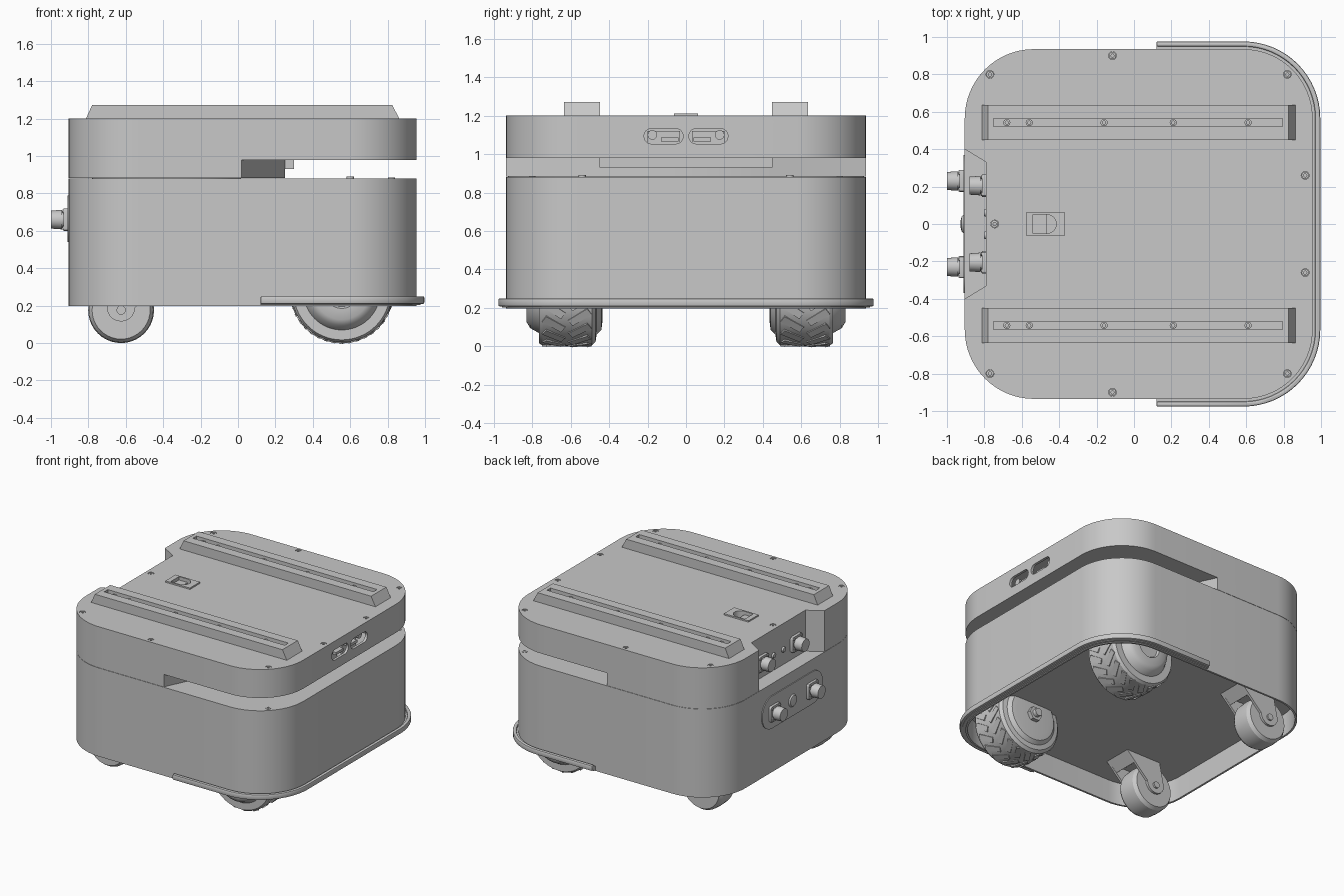
import bpy, bmesh, math
from mathutils import Matrix, Vector

cube = bpy.data.objects.get("Cube")
if cube:
    bpy.data.objects.remove(cube, do_unlink=True)

grey = bpy.data.materials.new("plain_grey")
grey.use_nodes = True
grey.diffuse_color = (0.58, 0.58, 0.58, 1)
grey.node_tree.nodes["Principled BSDF"].inputs["Base Color"].default_value = grey.diffuse_color
parts = []


def finish(name, bm):
    bmesh.ops.recalc_face_normals(bm, faces=bm.faces)
    mesh = bpy.data.meshes.new(name)
    bm.to_mesh(mesh)
    bm.free()
    mesh.materials.append(grey)
    ob = bpy.data.objects.new(name, mesh)
    bpy.context.collection.objects.link(ob)
    parts.append(ob)
    return ob


def prism(name, outline, lo, hi, axis="Z"):
    """Extrude a 2D outline along an axis; X takes (y, z), Y takes (x, z)."""
    place = {"Z": lambda a, b, c: (a, b, c), "X": lambda a, b, c: (c, a, b),
             "Y": lambda a, b, c: (a, c, b)}[axis]
    bm = bmesh.new()
    low = [bm.verts.new(place(a, b, lo)) for a, b in outline]
    high = [bm.verts.new(place(a, b, hi)) for a, b in outline]
    bm.faces.new(low)
    bm.faces.new(high)
    n = len(outline)
    for i in range(n):
        j = (i + 1) % n
        bm.faces.new((low[i], low[j], high[j], high[i]))
    return finish(name, bm)


def rounded(x0, x1, y0, y1, r, steps=12):
    pts = []
    corners = [(x1 - r, y1 - r), (x0 + r, y1 - r), (x0 + r, y0 + r), (x1 - r, y0 + r)]
    for k, (cx, cy) in enumerate(corners):
        for s in range(steps + 1):
            a = math.pi / 2 * (k + s / steps)
            pts.append((cx + r * math.cos(a), cy + r * math.sin(a)))
    return pts


def hull(grow):
    """Plan outline of the body, grown or shrunk by a margin."""
    return rounded(-0.905 - grow, 0.955 + grow, -0.935 - grow, 0.935 + grow, 0.37 + grow, 16)


def box(name, x0, x1, y0, y1, z0, z1):
    return prism(name, [(x0, y0), (x1, y0), (x1, y1), (x0, y1)], z0, z1)


def lathe(name, profile, origin, direction, steps=40):
    """Spin (distance, radius) points about a direction, with closed ends."""
    turn = Vector((0, 0, 1)).rotation_difference(Vector(direction)).to_matrix().to_4x4()
    bm = bmesh.new()
    rings = [[bm.verts.new((r * math.cos(2 * math.pi * i / steps),
                            r * math.sin(2 * math.pi * i / steps), d))
              for i in range(steps)] for d, r in profile]
    for a, b in zip(rings, rings[1:]):
        for i in range(steps):
            j = (i + 1) % steps
            bm.faces.new((a[i], a[j], b[j], b[i]))
    bm.faces.new(rings[0])
    bm.faces.new(rings[-1])
    bm.transform(Matrix.Translation(origin) @ turn)
    return finish(name, bm)


def apply(ob, mod):
    bpy.context.view_layer.objects.active = ob
    bpy.ops.object.modifier_apply(modifier=mod.name)


def cut(ob, cutter):
    mod = ob.modifiers.new("cut", "BOOLEAN")
    mod.operation = "DIFFERENCE"
    mod.solver = "EXACT"
    mod.object = cutter
    apply(ob, mod)
    parts.remove(cutter)
    bpy.data.objects.remove(cutter, do_unlink=True)


# Lower body, open underneath to a recessed floor
body = prism("lower_body", hull(0), 0.197, 0.881)
cut(body, prism("cavity", hull(-0.015), 0.1, 0.37))

# Upper body with scanner slot, connector notch and a hollow nose
lid = prism("upper_body", hull(0), 0.883, 1.2)
half = [(0.02, 1.1), (0.02, 0.93), (0.25, 0.45)]
cut(lid, prism("slot", [(1.2, 1.1)] + half + [(x, -y) for x, y in half[::-1]] + [(1.2, -1.1)],
               0.8, 0.98))
cut(lid, prism("notch", [(-1.02, 0.47), (-0.79, 0.33), (-0.79, -0.33), (-1.02, -0.47)], 0.8, 1.3))
cut(lid, box("nose_hollow", 0.5, 0.935, -0.4, 0.4, 1.0, 1.18))
prism("seam_core", rounded(-0.78, 0.015, -0.925, 0.925, 0.36), 0.875, 0.888)
box("scanner", 0.2, 0.3, -0.45, 0.45, 0.93, 0.985)

# Front windows with the sensors behind them
for s in (-1, 1):
    y0, y1 = sorted((0.015 * s, 0.218 * s))
    cut(lid, prism("window", rounded(y0, y1, 1.053, 1.133, 0.039, 6), 0.9, 1.1, "X"))
    lathe("window_sensor", [(0, 0.025), (0.06, 0.025)], (0.86, 0.175 * s, 1.1), (1, 0, 0), 16)
    b0, b1 = sorted((0.03 * s, 0.2 * s))
    box("window_bracket", 0.84, 0.87, b0, b1, 0.99, 1.12)
    b0, b1 = sorted((0.04 * s, 0.13 * s))
    box("window_shelf", 0.86, 0.93, b0, b1, 1.065, 1.085)


def strip(name, inner, outer, lo, hi):
    """Band round the front of the body, ending partway along each side."""
    ob = prism(name, hull(outer), lo, hi)
    cut(ob, prism("core", hull(inner), 0.1, 0.4))
    cut(ob, box("rear", -1.2, 0.12, -1.2, 1.2, 0.1, 0.4))
    return ob


# Bumper bead on a lower carrier strip
strip("bumper_carrier", -0.004, 0.022, 0.203, 0.235)
bumper = strip("bumper", 0.014, 0.041, 0.208, 0.25)
soften = bumper.modifiers.new("soften", "BEVEL")
soften.width = 0.008
soften.segments = 2
soften.limit_method = "ANGLE"
apply(bumper, soften)


def screw(x, y, z):
    """Socket screw with its rim just proud of z."""
    head = lathe("screw", [(-0.02, 0.019), (0.003, 0.019), (0.004, 0.016)],
                 (x, y, z), (0, 0, 1), 16)
    cut(head, lathe("socket", [(-0.01, 0.009), (0.02, 0.009)], (x, y, z), (0, 0, 1), 6))


# Countersunk screws on the top, plain screws on the slot floor
top_spots = [(-0.745, 0)]
for s in (-1, 1):
    top_spots += [(-0.77, 0.8 * s), (-0.115, 0.9 * s), (0.82, 0.8 * s), (0.915, 0.26 * s)]
    screw(0.6, 0.54 * s, 0.887)
    screw(0.82, 0.8 * s, 0.881)
for x, y in top_spots:
    cut(lid, lathe("screw_hole", [(-0.014, 0.021), (0.05, 0.021)], (x, y, 1.2), (0, 0, 1), 16))
    screw(x, y, 1.193)

# Top hatch with a D-shaped finger recess and latch
hatch = box("top_hatch", -0.578, -0.368, -0.062, 0.062, 1.195, 1.211)
curve = [(-0.465 + 0.05 * math.cos(a), 0.05 * math.sin(a))
         for a in (math.pi * (i / 12 - 0.5) for i in range(13))]
d_shape = curve + [(-0.54, 0.05), (-0.54, -0.05)]
for target in (hatch, lid):
    cut(target, prism("hatch_recess", d_shape, 1.15, 1.3))
box("hatch_latch", -0.54, -0.465, -0.05, 0.05, 1.14, 1.185)

# Mounting rails with grooves and bolts
for s in (-1, 1):
    y0, y1 = sorted((0.448 * s, 0.635 * s))
    rail = prism("top_rail", [(-0.815, 1.195), (-0.78, 1.272), (0.825, 1.272), (0.865, 1.195)],
                 y0, y1, "Y")
    g0, g1 = sorted((0.52 * s, 0.564 * s))
    cut(rail, box("groove", -0.75, 0.795, g0, g1, 1.245, 1.4))
    for x in (-0.68, -0.56, -0.16, 0.21, 0.61):
        screw(x, 0.542 * s, 1.252)

# Rear panel and connectors
prism("rear_panel", rounded(-0.37, 0.37, 0.54, 0.79, 0.12, 8), -0.912, -0.9, "X")
lathe("rear_button", [(0, 0.05), (0.012, 0.04), (0.018, 0.015)], (-0.91, 0, 0.66), (-1, 0, 0), 24)


def connector(x, y, z):
    prism("connector_flange", rounded(y - 0.06, y + 0.06, z - 0.06, z + 0.06, 0.015, 3),
          x - 0.022, x, "X")
    lathe("connector", [(0, 0.045), (0.032, 0.045), (0.032, 0.052), (0.09, 0.048)],
          (x, y, z), (-1, 0, 0), 24)
    for a in (-1, 1):
        for b in (-1, 1):
            lathe("connector_screw", [(0, 0.01), (0.028, 0.01)],
                  (x, y + 0.045 * a, z + 0.045 * b), (-1, 0, 0), 8)


for s in (-1, 1):
    connector(-0.91, 0.23 * s, 0.66)
    connector(-0.79, 0.205 * s, 1.0)
    lathe("notch_button", [(0, 0.022), (0.012, 0.018)], (-0.79, 0.06 * s, 1.0), (-1, 0, 0), 16)

# Drive wheels with shallow slanted tread bars
for s in (-1, 1):
    hub = (0.555, 0, 0.275)
    lathe("drive_wheel", [(0.435, 0.15), (0.44, 0.19), (0.465, 0.215), (0.47, 0.25),
                          (0.49, 0.27), (0.745, 0.27), (0.765, 0.258), (0.765, 0.205),
                          (0.81, 0.18), (0.828, 0.15), (0.83, 0.09), (0.815, 0.08)],
          hub, (0, s, 0), 64)
    lathe("wheel_axle", [(0.375, 0.03), (0.45, 0.03)], hub, (0, s, 0), 16)
    lathe("axle_nut", [(0.405, 0.055), (0.45, 0.055)], hub, (0, s, 0), 6)
    bm = bmesh.new()
    count = 20
    for i in range(count):
        for k, side in enumerate((-1, 1)):
            spot = (Matrix.Translation((0.555, 0.62 * s, 0.275))
                    @ Matrix.Rotation(2 * math.pi * (i + k / 2) / count, 4, "Y")
                    @ Matrix.Translation((0, 0.068 * side, 0.265))
                    @ Matrix.Rotation(0.6 * side, 4, "Z")
                    @ Matrix.Diagonal((0.04, 0.12, 0.02, 1)))
            bmesh.ops.create_cube(bm, size=1, matrix=spot)
    finish("tire_tread", bm)

# Rear casters: wheel, raked fork, axle and swivel set ahead of the axle
for s in (-1, 1):
    yc = 0.62 * s
    lathe("caster_wheel", [(-0.09, 0.14), (-0.09, 0.155), (-0.065, 0.172), (0, 0.176),
                           (0.065, 0.172), (0.09, 0.155), (0.09, 0.14)],
          (-0.625, yc, 0.176), (0, 1, 0))
    lathe("caster_axle", [(-0.125, 0.025), (0.125, 0.025)], (-0.625, yc, 0.176), (0, 1, 0), 12)
    arc = [(-0.625 + 0.075 * math.cos(a), 0.19 + 0.075 * math.sin(a))
           for a in (math.pi * (1 + i / 10) for i in range(11))]
    for side in (-1, 1):
        y = yc + 0.103 * side
        prism("caster_fork", arc + [(-0.36, 0.375), (-0.66, 0.375)], y - 0.009, y + 0.009, "Y")
    prism("caster_fork_bridge", [(-0.44, 0.3), (-0.36, 0.375), (-0.66, 0.375),
                                 (-0.66, 0.356), (-0.5, 0.352)], yc - 0.1, yc + 0.1, "Y")

# Smooth the curved walls and keep edges sharp
bpy.ops.object.select_all(action="DESELECT")
for ob in parts:
    ob.select_set(True)
bpy.context.view_layer.objects.active = parts[0]
bpy.ops.object.shade_smooth_by_angle(angle=math.radians(30))
